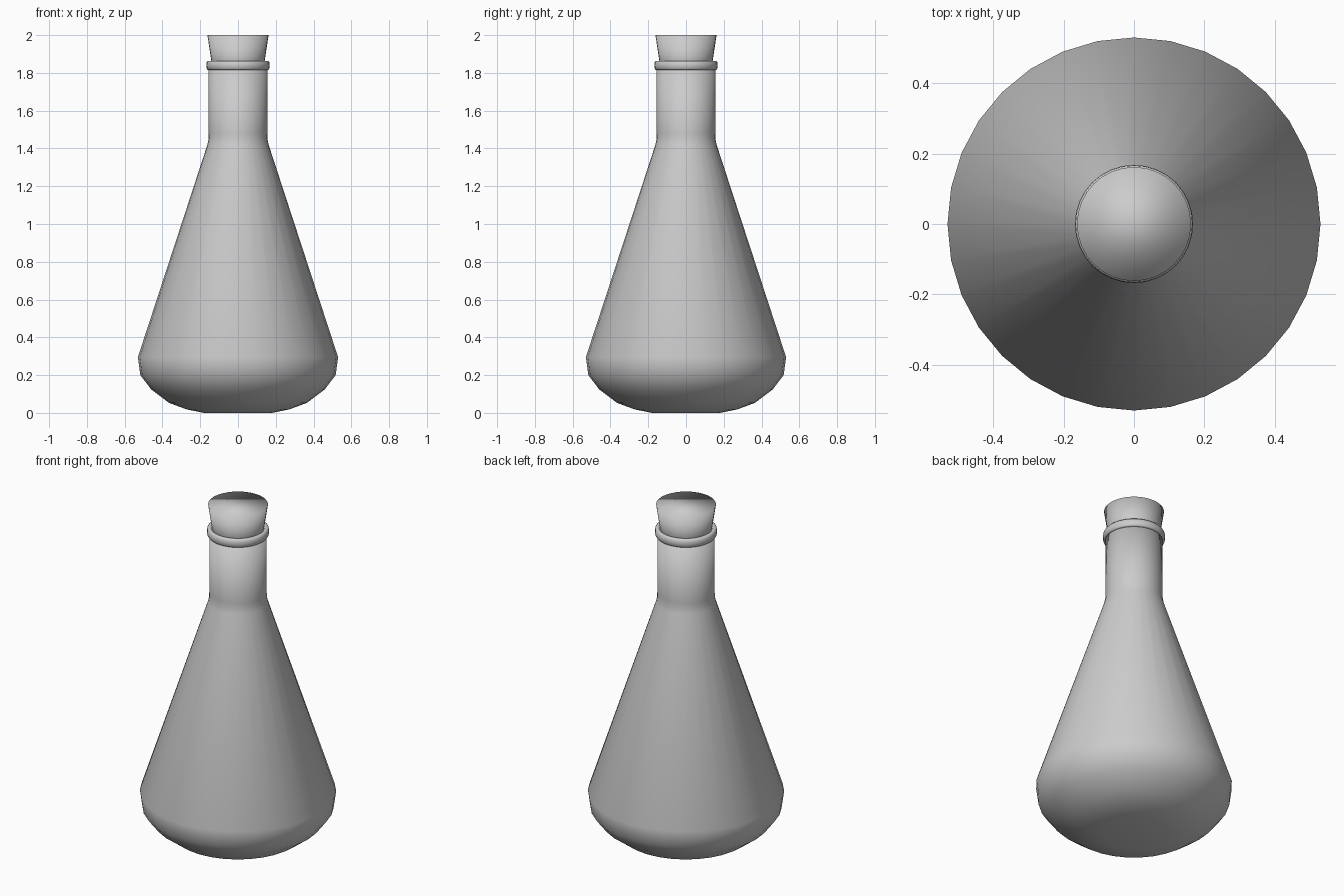
import bpy, bmesh, math

if "Cube" in bpy.data.objects:
    bpy.data.objects.remove(bpy.data.objects["Cube"])

SIDES = 32


def lathe(name, profile, closed=False):
    """Revolve (radius, height) points around z; cap the ends unless closed."""
    bm = bmesh.new()
    rings = []
    for r, z in profile:
        rings.append([bm.verts.new((r * math.cos(2 * math.pi * i / SIDES),
                                    r * math.sin(2 * math.pi * i / SIDES), z))
                      for i in range(SIDES)])
    pairs = list(zip(rings, rings[1:]))
    if closed:
        pairs.append((rings[-1], rings[0]))
    for a, b in pairs:
        for i in range(SIDES):
            j = (i + 1) % SIDES
            bm.faces.new((a[i], a[j], b[j], b[i]))
    if not closed:
        bm.faces.new(rings[0][::-1])
        bm.faces.new(rings[-1])
    bmesh.ops.recalc_face_normals(bm, faces=bm.faces)
    for f in bm.faces:
        f.smooth = True
    mesh = bpy.data.meshes.new(name)
    bm.to_mesh(mesh)
    bm.free()
    obj = bpy.data.objects.new(name, mesh)
    bpy.context.collection.objects.link(obj)
    return obj


# Conical flask body with rounded base and straight neck
lathe("flask_body", [(0.18, 0.0), (0.27, 0.018), (0.365, 0.053), (0.46, 0.125),
                     (0.517, 0.20), (0.53, 0.295), (0.162, 1.42), (0.156, 1.45),
                     (0.155, 1.48), (0.155, 1.84)])

# Rounded lip around the mouth
lathe("neck_lip", [(0.140, 1.82), (0.160, 1.816), (0.166, 1.823), (0.168, 1.84),
                   (0.166, 1.857), (0.160, 1.864), (0.146, 1.864), (0.140, 1.858)],
      closed=True)

# Tapered stopper pushed into the neck
lathe("stopper", [(0.124, 1.75), (0.162, 2.0)])
